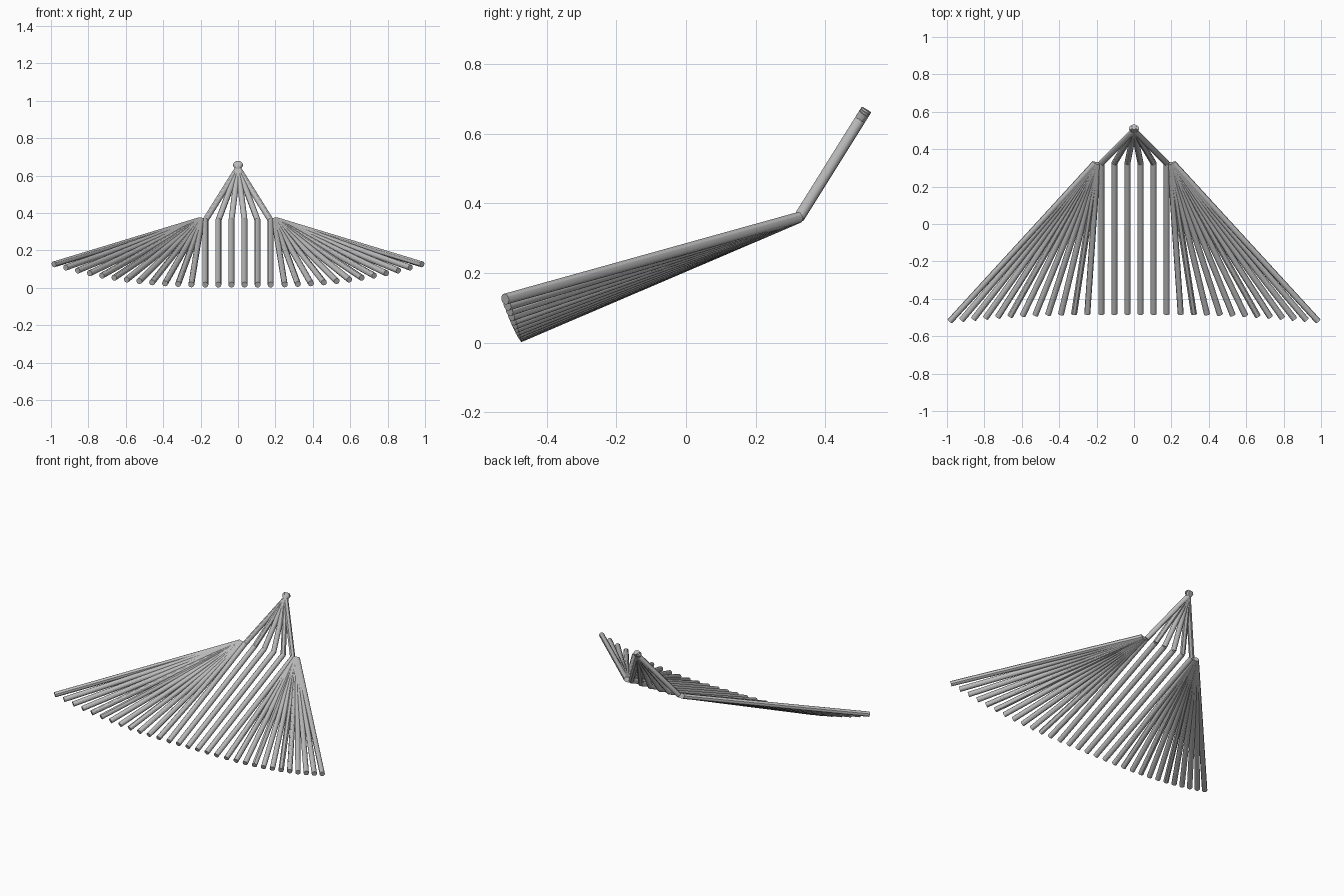
import bpy
from mathutils import Vector

cube = bpy.data.objects.get("Cube")
if cube:
    bpy.data.objects.remove(cube, do_unlink=True)

grey = bpy.data.materials.new("mid_grey")
grey.use_nodes = True
colour = (0.5, 0.5, 0.5, 1)
grey.diffuse_color = colour
grey.node_tree.nodes["Principled BSDF"].inputs["Base Color"].default_value = colour

RADIUS = 0.016


def rod(name, start, end):
    """Round bar with flat caps between two points."""
    start, end = Vector(start), Vector(end)
    axis = end - start
    bpy.ops.mesh.primitive_cylinder_add(vertices=12, radius=RADIUS, depth=axis.length,
                                        location=(start + end) / 2)
    ob = bpy.context.object
    ob.name = name
    ob.rotation_euler = axis.to_track_quat("Z", "Y").to_euler()
    ob.data.materials.append(grey)
    bpy.ops.object.shade_smooth_by_angle()


APEX = Vector((0, 0.5, 0.64))
SIDE_COUNT = 12

for side, label in ((1, "left"), (-1, "right")):
    # Parallel middle rods, each with a neck rod that runs just past the apex
    for i in range(3):
        x = side * (0.035 + 0.07 * i)
        joint = Vector((x, 0.325, 0.36))
        rod(f"middle_rod_{label}_{i + 1}", joint, (x, -0.48, 0.016))
        overshoot = (APEX - joint).normalized() * (0.035 - 0.003 * i)
        rod(f"neck_rod_{label}_{i + 1}", joint, APEX + overshoot)

    # Side rods fanning out of the shoulder along a gently rising edge
    for i in range(1, SIDE_COUNT + 1):
        u = i / SIDE_COUNT
        start = (side * (0.193 + 0.017 * u), 0.325, 0.36)
        end = (side * (0.178 + 0.072 * i - 0.0004 * i * i),
               -0.48 - 0.04 * u * u, 0.016 + 0.109 * u * u)
        rod(f"fan_rod_{label}_{i}", start, end)
